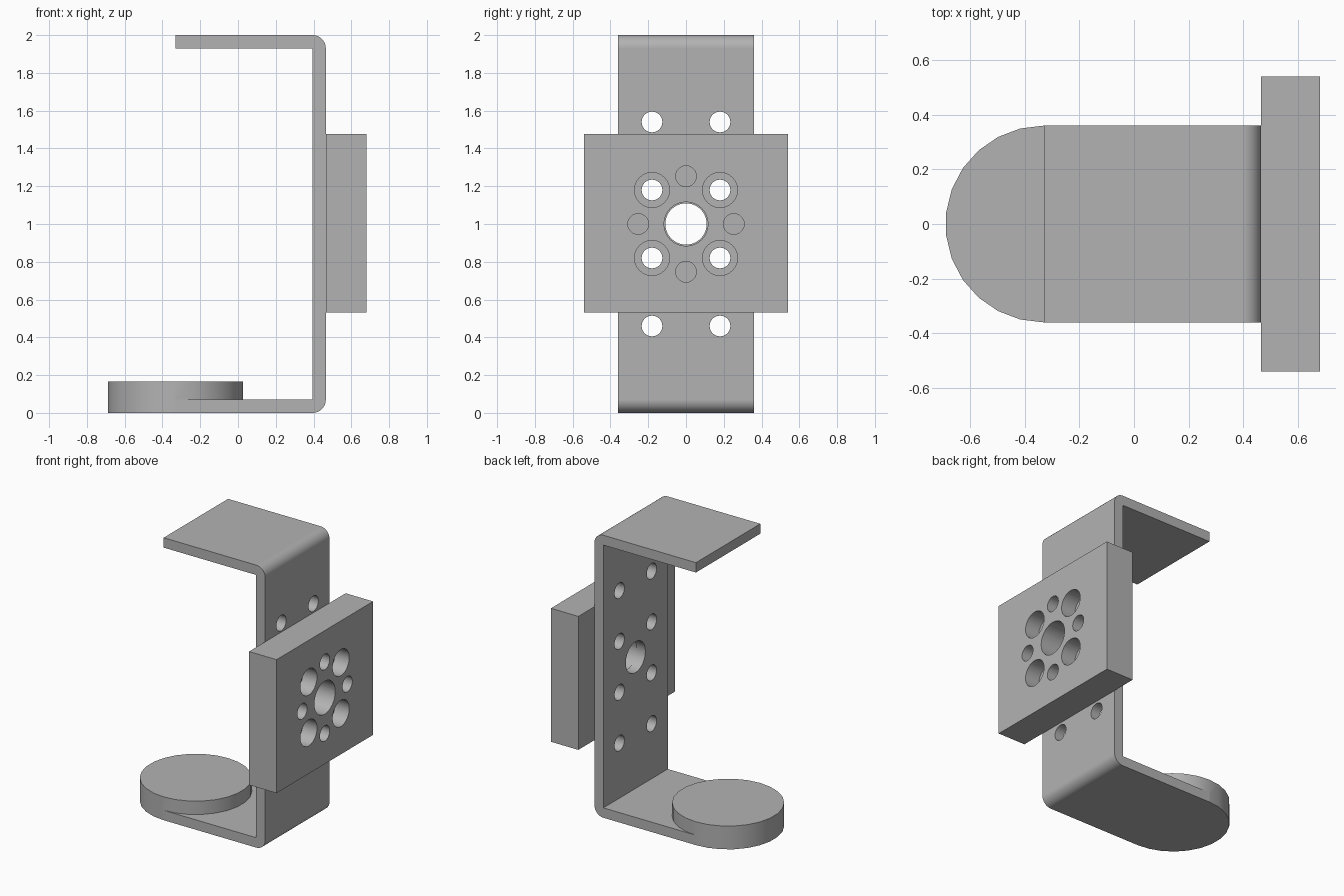
import bpy, bmesh, math
from mathutils import Matrix, Vector

cube = bpy.data.objects.get("Cube")
if cube:
    bpy.data.objects.remove(cube, do_unlink=True)

# Single grey metal
grey = bpy.data.materials.new("grey metal")
grey.use_nodes = True
COLOUR = (0.45, 0.45, 0.45, 1)
grey.diffuse_color = COLOUR
grey.node_tree.nodes["Principled BSDF"].inputs["Base Color"].default_value = COLOUR

HALF_W = 0.36      # half width of the strip
T = 0.07           # strip thickness
X_BACK = 0.465     # outer face of the upright
X_END = -0.33      # free end of both arms
X_PLATE = 0.68     # outer face of the mounting plate
MID = 1.0          # height of the hole pattern


def make_object(name, bm):
    bmesh.ops.recalc_face_normals(bm, faces=bm.faces)
    mesh = bpy.data.meshes.new(name)
    bm.to_mesh(mesh)
    bm.free()
    mesh.materials.append(grey)
    obj = bpy.data.objects.new(name, mesh)
    bpy.context.collection.objects.link(obj)
    return obj


def add_cylinder(bm, centre, radius, depth, axis="Z", segments=26):
    turn = Matrix.Rotation(math.pi / 2, 4, "Y") if axis == "X" else Matrix.Rotation(math.pi, 4, "Z")
    bmesh.ops.create_cone(bm, cap_ends=True, segments=segments, radius1=radius, radius2=radius,
                          depth=depth, matrix=Matrix.Translation(centre) @ turn)


def drill(name, holes):
    """Cutter made of (x0, x1, y, z, radius) cylinders along x."""
    bm = bmesh.new()
    for x0, x1, y, z, r in holes:
        add_cylinder(bm, ((x0 + x1) / 2, y, z), r, x1 - x0, "X", 24)
    cutter = make_object(name, bm)
    cutter.hide_render = True
    return cutter


def apply_boolean(obj, other, operation):
    mod = obj.modifiers.new("bool", "BOOLEAN")
    mod.operation = operation
    mod.solver = "EXACT"
    mod.object = other
    bpy.context.view_layer.objects.active = obj
    bpy.ops.object.modifier_apply(modifier=mod.name)
    bpy.data.objects.remove(other, do_unlink=True)


def finish(obj):
    bpy.ops.object.select_all(action="DESELECT")
    obj.select_set(True)
    bpy.context.view_layer.objects.active = obj
    bpy.ops.object.shade_smooth_by_angle(angle=math.radians(30))
    weighted = obj.modifiers.new("weighted normals", "WEIGHTED_NORMAL")
    weighted.keep_sharp = True


# Bent strip: C-shaped profile with rounded outer bends, extruded across y
def bend(z, start):
    angles = [math.radians(start + 90 * i / 8) for i in range(9)]
    return [(X_BACK - T + T * math.cos(a), z + T * math.sin(a)) for a in angles]


profile = [(X_END, 0)] + bend(T, -90) + bend(2 - T, 0)
profile += [(X_END, 2), (X_END, 2 - T), (X_BACK - T, 2 - T), (X_BACK - T, T), (X_END, T)]
bm = bmesh.new()
face = bm.faces.new([bm.verts.new((x, -HALF_W, z)) for x, z in profile])
side = bmesh.ops.extrude_face_region(bm, geom=[face])
bmesh.ops.translate(bm, vec=Vector((0, 2 * HALF_W, 0)),
                    verts=[v for v in side["geom"] if isinstance(v, bmesh.types.BMVert)])
bracket = make_object("bracket", bm)

# Holes through the upright: two columns of four and a large centre hole
columns = [(0.3, 0.6, y, MID + dz, 0.055) for y in (-0.18, 0.18) for dz in (-0.54, -0.18, 0.18, 0.54)]
apply_boolean(bracket, drill("bracket_cutter", columns + [(0.3, 0.6, 0, MID, 0.11)]), "DIFFERENCE")

# Round pad on the end of the lower arm
bm = bmesh.new()
add_cylinder(bm, (X_END, 0, 0.0825), HALF_W, 0.165)
pad = make_object("round_pad", bm)
apply_boolean(bracket, pad, "UNION")
finish(bracket)

# Mounting plate with centre bore, counterbored screw holes and pin holes
bm = bmesh.new()
bmesh.ops.create_cube(bm, size=1, matrix=Matrix.Translation(((X_BACK + X_PLATE) / 2, 0, MID + 0.003))
                      @ Matrix.Diagonal((X_PLATE - X_BACK, 1.08, 0.945, 1)))
plate = make_object("mounting_plate", bm)
corners = [(y, MID + dz) for y in (-0.18, 0.18) for dz in (-0.18, 0.18)]
pins = [(0, MID + 0.253), (0, MID - 0.253), (0.253, MID), (-0.253, MID)]
through = [(0.4, 0.8, y, z, 0.055) for y, z in corners + pins] + [(0.4, 0.8, 0, MID, 0.117)]
apply_boolean(plate, drill("plate_cutter", through), "DIFFERENCE")
counterbores = [(X_PLATE - 0.11, 0.8, y, z, 0.093) for y, z in corners]
apply_boolean(plate, drill("counterbore_cutter", counterbores), "DIFFERENCE")
finish(plate)
